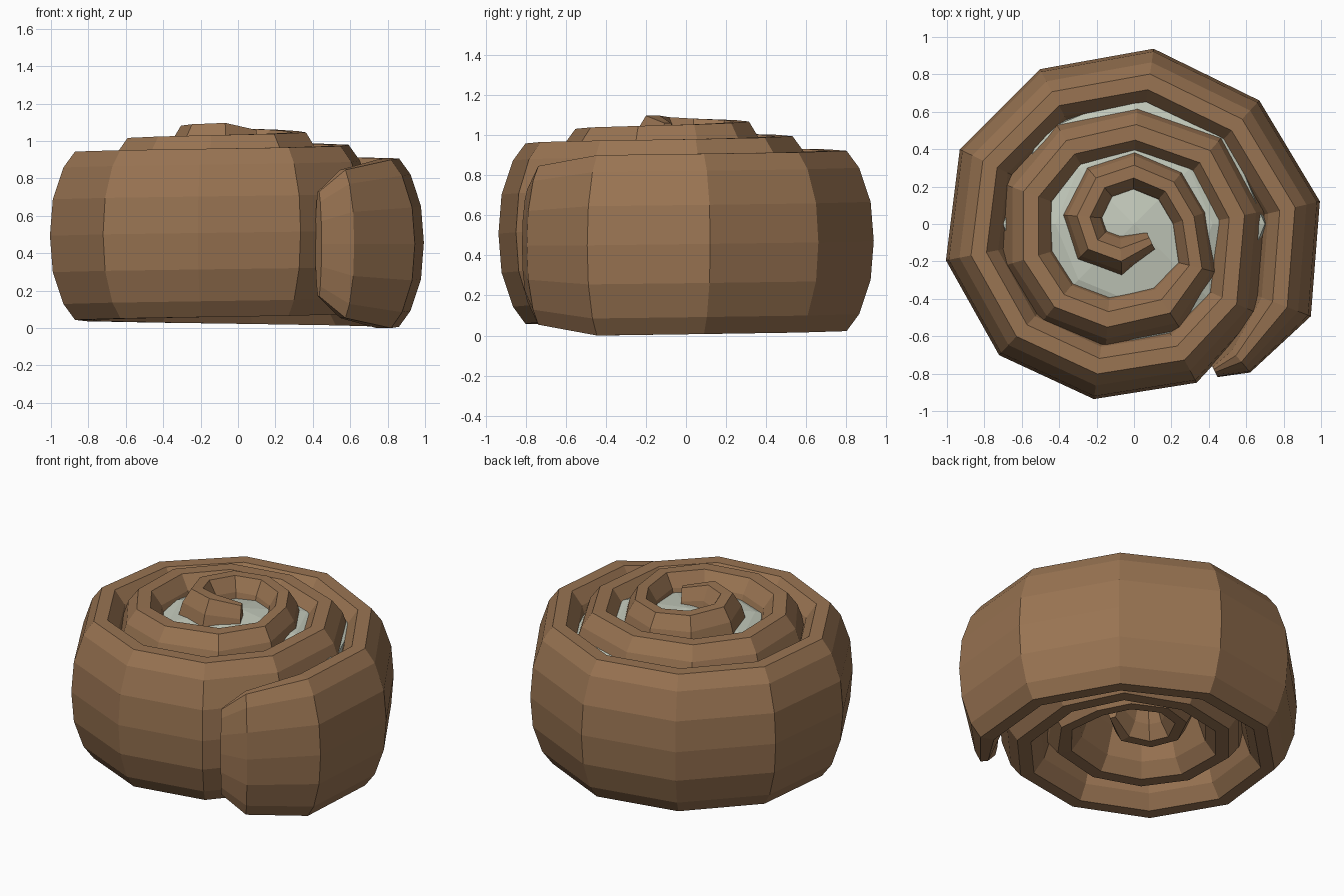
import bpy, bmesh, math
from mathutils import Vector

if "Cube" in bpy.data.objects:
    bpy.data.objects.remove(bpy.data.objects["Cube"])


def material(name, color):
    m = bpy.data.materials.new(name)
    m.diffuse_color = (*color, 1)
    m.use_nodes = True
    m.node_tree.nodes["Principled BSDF"].inputs["Base Color"].default_value = m.diffuse_color
    return m


brown = material("baked brown", (0.32, 0.175, 0.085))
pale = material("pale icing", (0.55, 0.59, 0.50))


def finish(bm, name, mat):
    bmesh.ops.recalc_face_normals(bm, faces=bm.faces)
    me = bpy.data.meshes.new(name)
    bm.to_mesh(me)
    bm.free()
    me.materials.append(mat)
    ob = bpy.data.objects.new(name, me)
    bpy.context.collection.objects.link(ob)
    return ob


# Spiral dough strip: centre line from the outer tip to the middle
path = [Vector(p) for p in [
    (0.43, -0.785), (0.56, -0.72), (0.78, -0.43), (0.82, 0.08), (0.55, 0.53),
    (0.08, 0.76), (-0.42, 0.67), (-0.77, 0.32), (-0.83, -0.16), (-0.60, -0.57),
    (-0.19, -0.76), (0.25, -0.69), (0.51, -0.41), (0.55, 0.04), (0.38, 0.36),
    (0.01, 0.49), (-0.34, 0.41), (-0.55, 0.16), (-0.55, -0.18), (-0.40, -0.41),
    (-0.14, -0.51), (0.17, -0.44), (0.33, -0.23), (0.29, 0.03), (0.19, 0.20),
    (0.0, 0.28), (-0.18, 0.22), (-0.27, 0.04), (-0.22, -0.11), (-0.07, -0.165),
    (0.09, -0.09)]]
# Half of the pillow-shaped section, mirrored to the other side
half = [(0.04, 0.45), (0.10, 0.365), (0.155, 0.195), (0.17, 0.0),
        (0.155, -0.195), (0.10, -0.365), (0.04, -0.45)]
section = half + [(-u, z) for u, z in reversed(half)]
last = len(path) - 1
ends = {0: (0.22, 0.62), 1: (0.55, 0.88), last: (0.45, 0.9)}

bm = bmesh.new()
rings = []
for i, p in enumerate(path):
    a = (p - path[max(i - 1, 0)])
    b = (path[min(i + 1, last)] - p)
    a = a if a.length else b
    b = b if b.length else a
    t = (a.normalized() + b.normalized()).normalized()
    miter = 1 / max(t.dot(b.normalized()), 0.8)
    n = Vector((t.y, -t.x))
    w, h = ends.get(i, (1.0 if i < 22 else 0.8, 1.0))
    zc = 0.455 + 0.0073 * max(i - 2, 0)
    ring = []
    for u, z in section:
        q = p + n * u * w * miter
        ring.append(bm.verts.new((q.x, q.y, zc + z * h)))
    rings.append(ring)
k = len(section)
for r0, r1 in zip(rings, rings[1:]):
    for j in range(k):
        bm.faces.new((r0[j], r0[(j + 1) % k], r1[(j + 1) % k], r1[j]))
bm.faces.new(rings[0])
bm.faces.new(rings[-1])
low = min(v.co.z for v in bm.verts)
bmesh.ops.translate(bm, verts=bm.verts, vec=(0, 0, -low))
finish(bm, "dough_spiral", brown)

# Icing dome showing in the gaps between the coils
bm = bmesh.new()
sides = 8
levels = [(0.72, 0.70), (0.70, 0.82), (0.42, 0.92)]
loops = [[bm.verts.new((r * math.cos(2 * math.pi * j / sides),
                        r * math.sin(2 * math.pi * j / sides), z))
          for j in range(sides)] for r, z in levels]
top = bm.verts.new((0, 0, 0.98))
for l0, l1 in zip(loops, loops[1:]):
    for j in range(sides):
        bm.faces.new((l0[j], l0[(j + 1) % sides], l1[(j + 1) % sides], l1[j]))
for j in range(sides):
    bm.faces.new((loops[-1][j], loops[-1][(j + 1) % sides], top))
bm.faces.new(loops[0])
finish(bm, "icing_dome", pale)
